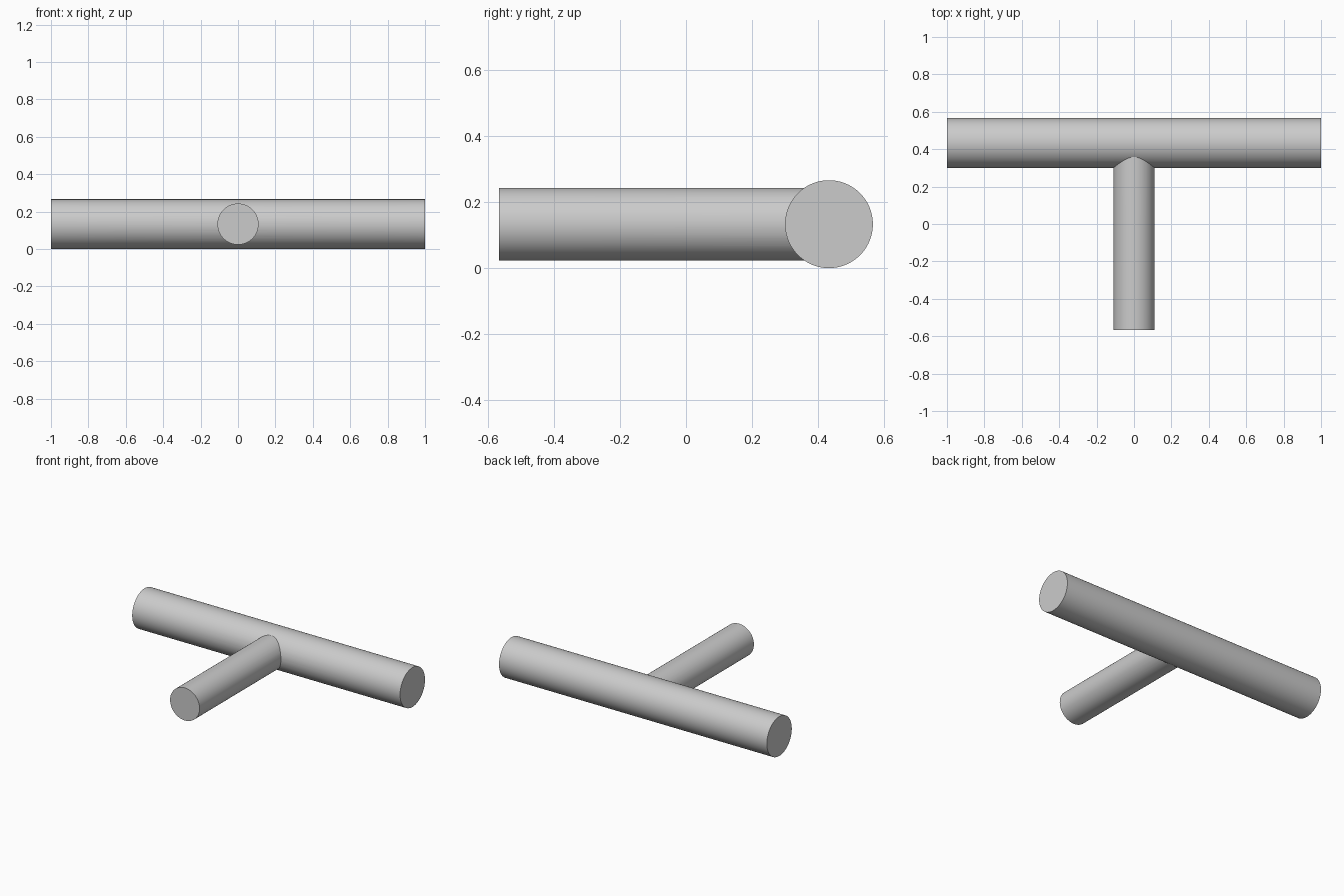
import bpy
from math import pi, radians

cube = bpy.data.objects.get("Cube")
if cube:
    bpy.data.objects.remove(cube, do_unlink=True)

MAIN_R, BRANCH_R = 0.133, 0.11
AXIS_Y = 0.433          # y of the main pipe's axis
BRANCH_LENGTH = 1.0     # from the main axis to the free end

grey = bpy.data.materials.new("light_grey")
grey.use_nodes = True
colour = (0.6, 0.6, 0.6, 1)
grey.diffuse_color = colour
grey.node_tree.nodes["Principled BSDF"].inputs["Base Color"].default_value = colour


def rod(name, radius, length, location, rotation):
    bpy.ops.mesh.primitive_cylinder_add(vertices=96, radius=radius, depth=length,
                                        location=location, rotation=rotation)
    obj = bpy.context.object
    obj.name = name
    obj.data.materials.append(grey)
    return obj


# Branch running forward from the middle of the main pipe
branch = rod("branch_pipe", BRANCH_R, BRANCH_LENGTH,
             (0, AXIS_Y - BRANCH_LENGTH / 2, MAIN_R), (pi / 2, 0, 0))

# Main pipe lying along x
main = rod("tee_pipe", MAIN_R, 2, (0, AXIS_Y, MAIN_R), (0, pi / 2, 0))

# Weld the two into one solid tee
weld = main.modifiers.new("weld", "BOOLEAN")
weld.operation = "UNION"
weld.solver = "EXACT"
weld.object = branch
bpy.ops.object.modifier_apply(modifier=weld.name)
bpy.data.objects.remove(branch, do_unlink=True)

# Smooth sides, sharp rims and joint
bpy.ops.object.shade_smooth_by_angle(angle=radians(25))
